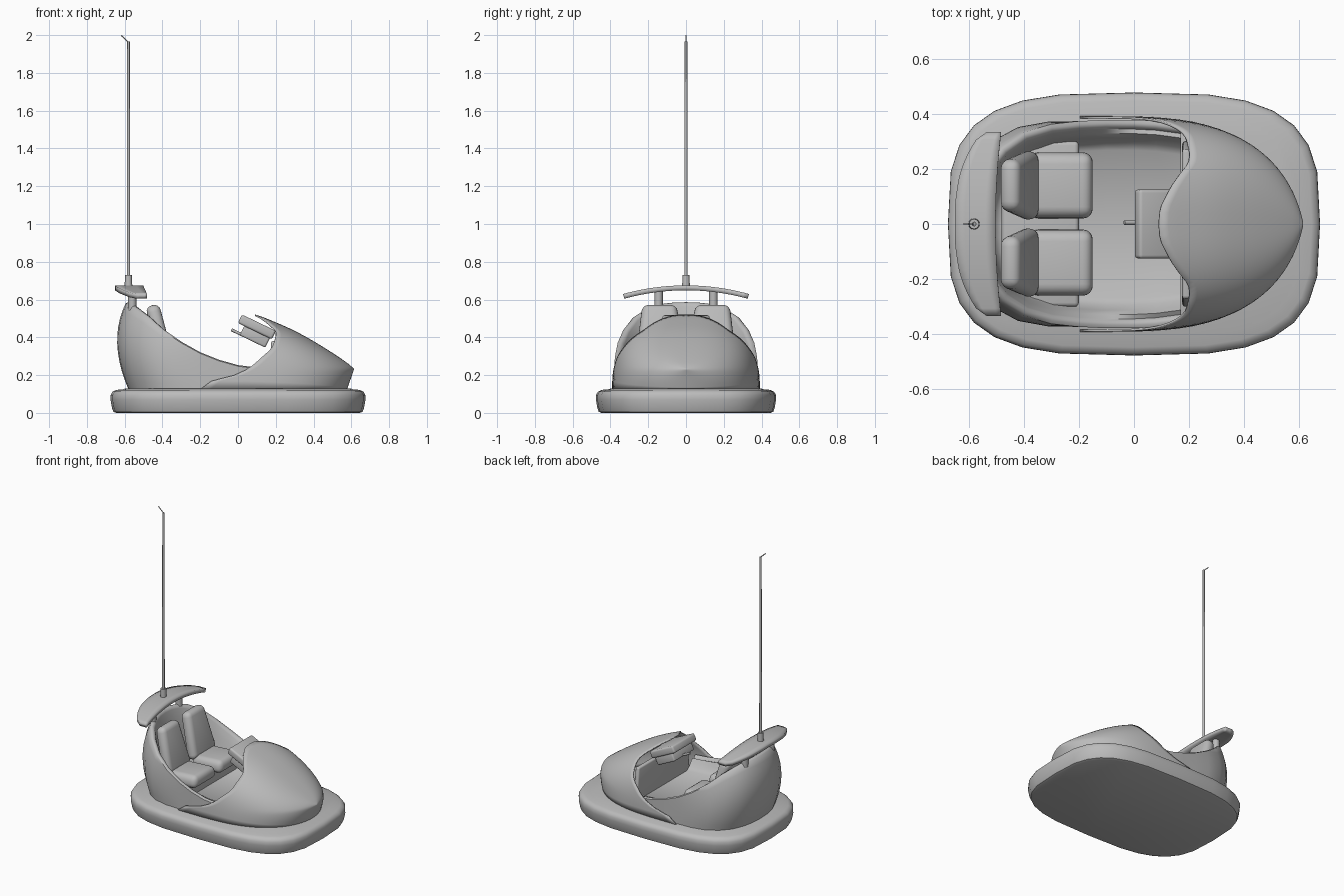
import bpy, bmesh, math
from mathutils import Vector, Matrix

cube = bpy.data.objects.get("Cube")
if cube:
    bpy.data.objects.remove(cube, do_unlink=True)

grey = bpy.data.materials.new("plain grey")
grey.use_nodes = True
grey.diffuse_color = (0.5, 0.5, 0.5, 1)
grey.node_tree.nodes["Principled BSDF"].inputs["Base Color"].default_value = (0.5, 0.5, 0.5, 1)


def finish(name, bm, angle=40, mirror=False):
    """Turn a bmesh into a smooth shaded grey object."""
    bmesh.ops.remove_doubles(bm, verts=bm.verts, dist=0.0005)
    bmesh.ops.recalc_face_normals(bm, faces=bm.faces)
    mesh = bpy.data.meshes.new(name)
    bm.to_mesh(mesh)
    bm.free()
    ob = bpy.data.objects.new(name, mesh)
    bpy.context.collection.objects.link(ob)
    mesh.materials.append(grey)
    bpy.ops.object.select_all(action='DESELECT')
    ob.select_set(True)
    bpy.context.view_layer.objects.active = ob
    bpy.ops.object.shade_smooth_by_angle(angle=math.radians(angle))
    if mirror:
        mod = ob.modifiers.new("mirror", 'MIRROR')
        mod.use_axis = (False, True, False)
        mod.merge_threshold = 0.001
    return ob


def loft(rows, closed=False, caps=False):
    """Skin a list of equally long point rows with quads."""
    bm = bmesh.new()
    grid = [[bm.verts.new(p) for p in row] for row in rows]
    n = len(rows[0])
    for a, b in zip(grid, grid[1:]):
        for i in range(n if closed else n - 1):
            j = (i + 1) % n
            bm.faces.new((a[i], a[j], b[j], b[i]))
    if caps:
        bm.faces.new(grid[0])
        bm.faces.new(grid[-1])
    return bm


def curve(table, x):
    """Smooth interpolation through (x, value) pairs."""
    x = min(max(x, table[0][0]), table[-1][0])
    last = len(table) - 1
    k = next(i for i in range(last) if x <= table[i + 1][0])

    def slope(i):
        a, b = table[max(i - 1, 0)], table[min(i + 1, last)]
        return (b[1] - a[1]) / (b[0] - a[0])
    (x0, y0), (x1, y1) = table[k], table[k + 1]
    h = x1 - x0
    t = (x - x0) / h
    return ((1 + 2 * t) * (1 - t) ** 2 * y0 + t * (1 - t) ** 2 * h * slope(k)
            + t * t * (3 - 2 * t) * y1 + t * t * (t - 1) * h * slope(k + 1))


def block(name, loc, size, tilt=0, bevel=0.01, taper=1, segments=3):
    """Bevelled box, narrowed in y towards its top, tilted about y."""
    bm = bmesh.new()
    bmesh.ops.create_cube(bm, size=1)
    for v in bm.verts:
        if v.co.z > 0:
            v.co.y *= taper
        v.co = Vector(v.co[i] * size[i] for i in range(3))
    bmesh.ops.bevel(bm, geom=bm.edges[:], offset=bevel, segments=segments,
                    profile=0.5, affect='EDGES')
    bmesh.ops.transform(bm, matrix=Matrix.Translation(loc) @ Matrix.Rotation(tilt, 4, 'Y'),
                        verts=bm.verts)
    return finish(name, bm)


def rod(name, a, b, radius, tip=None, sides=12):
    """Cylinder between two points."""
    a, b = Vector(a), Vector(b)
    bm = bmesh.new()
    bmesh.ops.create_cone(bm, cap_ends=True, segments=sides, radius1=radius,
                          radius2=radius if tip is None else tip, depth=(b - a).length)
    turn = (b - a).to_track_quat('Z', 'Y').to_matrix().to_4x4()
    bmesh.ops.transform(bm, matrix=Matrix.Translation((a + b) / 2) @ turn, verts=bm.verts)
    return finish(name, bm)


# Bumper ring with a closed underside and deck
def oval(inset, z, n=28):
    row = []
    for i in range(n):
        c, s = math.cos(math.tau * i / n), math.sin(math.tau * i / n)
        row.append((math.copysign(abs(c) ** 0.61, c) * (0.675 - inset),
                    math.copysign(abs(s) ** 0.61, s) * (0.477 - inset), z))
    return row


bumper = [(0.03, 0), (0.015, 0.006), (0.008, 0.025), (0, 0.07), (0.001, 0.095),
          (0.01, 0.112), (0.03, 0.122), (0.065, 0.124), (0.075, 0.128)]
finish("bumper", loft([oval(*p) for p in bumper], closed=True, caps=True))

# Tub: one column per rim point, outside up, over the rim, inside down to the floor
rim = [(-0.595, 0, 0.58), (-0.59, 0.07, 0.578), (-0.573, 0.14, 0.57), (-0.54, 0.21, 0.548),
       (-0.48, 0.28, 0.505), (-0.4, 0.333, 0.437), (-0.3, 0.362, 0.37), (-0.2, 0.373, 0.315),
       (-0.1, 0.378, 0.275), (0, 0.378, 0.247), (0.08, 0.374, 0.237), (0.17, 0.362, 0.235)]
columns = []
for x, y, z in rim:
    top = Vector((x, y, z))
    rear = min(max((-0.2 - x) / 0.4, 0), 1)
    base = Vector((x + 0.015 * rear, y + 0.03 * rear * min(y / 0.2, 1), 0.125))
    middle = (base + top) / 2 + Vector((-0.105, 0.12 * y, 0.03)) * rear
    column = []
    for i in range(11):
        t = i / 10
        column.append(base * (1 - t) ** 2 + middle * 2 * t * (1 - t) + top * t * t)
    inward = Vector((max(x, -0.25) - x, -y, 0)).normalized()
    for step, height in ((0.012, z + 0.006), (0.026, z + 0.002), (0.034, z - 0.015),
                         (0.05, 0.6 * z + 0.09), (0.065, 0.3 * z + 0.14),
                         (0.085, 0.185), (0.11, 0.165)):
        p = top + inward * step
        column.append((p.x, max(p.y, 0), height))
    column.append((column[-1][0], 0, 0.165))
    columns.append(column)
tub = finish("tub", loft(columns), 50, mirror=True)

# Hood: arched sections running from a swept rear edge to the blunt nose
roof = [(-0.3, 0.52), (0, 0.528), (0.09, 0.517), (0.2, 0.475), (0.3, 0.43), (0.4, 0.375),
        (0.5, 0.313), (0.58, 0.258), (0.61, 0.232)]
edge = [(0, -0.2), (0.08, -0.19), (0.15, -0.06), (0.27, 0.05), (0.43, 0.12), (0.6, 0.175),
        (0.75, 0.195), (0.88, 0.198), (0.94, 0.165), (0.985, 0.12), (1, 0.09)]
columns = []
for j in range(29):
    phi = math.pi / 2 * j / 28
    g, f = max(math.cos(phi), 0) ** 0.77, math.sin(phi) ** 0.77
    if j == 28:
        g = 0
    start = curve(edge, f)
    column = []
    for i in range(25):
        x = start + (0.61 - start) * math.sin(math.pi / 2 * i / 24)
        width = 0.387 * math.sqrt(max(1 - max((x + 0.1) / 0.71, 0) ** 2.8, 0))
        z = 0.125 + (curve(roof, x) - 0.125) * f
        tuck = max(0.23 - z, 0) / 0.1 * 0.035 * min(max((x - 0.2) / 0.4, 0), 1)
        column.append((x - tuck, g * width, z))
    columns.append(column)
hood = finish("hood", loft(columns), 50, mirror=True)
skin = hood.modifiers.new("thickness", 'SOLIDIFY')
skin.thickness = 0.008
skin.offset = 0

# Cockpit: bulkhead, dashboard, steering parts and bench
block("bulkhead", (0.19, 0, 0.255), (0.03, 0.6, 0.25), taper=0.9)
block("dashboard", (0.1, 0, 0.455), (0.2, 0.25, 0.05), tilt=0.45, bevel=0.012)
block("dashboard_base", (0.09, 0, 0.405), (0.15, 0.22, 0.06), tilt=0.45, bevel=0.01)
rod("steering_stub", (-0.035, 0.005, 0.44), (0.04, 0.005, 0.405), 0.008)
block("bench", (-0.34, 0, 0.195), (0.28, 0.6, 0.09), bevel=0.015)

# Two seats
for side, y in (("right", -0.14), ("left", 0.14)):
    block(side + "_seat_cushion", (-0.265, y, 0.265), (0.23, 0.25, 0.085),
          tilt=-0.06, bevel=0.035, taper=0.9, segments=4)
    block(side + "_seat_back", (-0.415, y, 0.42), (0.075, 0.255, 0.31),
          tilt=-0.26, bevel=0.034, taper=0.72, segments=4)

# Rear wing on two posts
outline = [(0, -0.65), (0.08, -0.648), (0.2, -0.625), (0.31, -0.568), (0.33, -0.535)]
rows = []
for i in range(-12, 13):
    y = 0.33 * i / 12
    back = curve(outline, abs(y))
    front = -0.502 + 0.02 * (y / 0.33) ** 2
    z = 0.662 - 0.045 * (y / 0.33) ** 2
    rows.append([(back + (front - back) * k / 4, y, z) for k in range(5)])
wing = finish("rear_wing", loft(rows))
slab = wing.modifiers.new("thickness", 'SOLIDIFY')
slab.thickness = 0.026
slab.offset = 0
for side, y in (("right", -0.145), ("left", 0.145)):
    rod(side + "_wing_post", (-0.56, y, 0.54), (-0.56, y, 0.65), 0.022)

# Power pole with its socket and bent contact tip
rod("pole_socket", (-0.58, 0, 0.66), (-0.58, 0, 0.73), 0.021, 0.018)
rod("power_pole", (-0.58, 0, 0.7), (-0.58, 0, 1.965), 0.009, 0.007)
rod("contact_tip", (-0.578, 0, 1.96), (-0.618, 0, 1.998), 0.003, sides=6)
